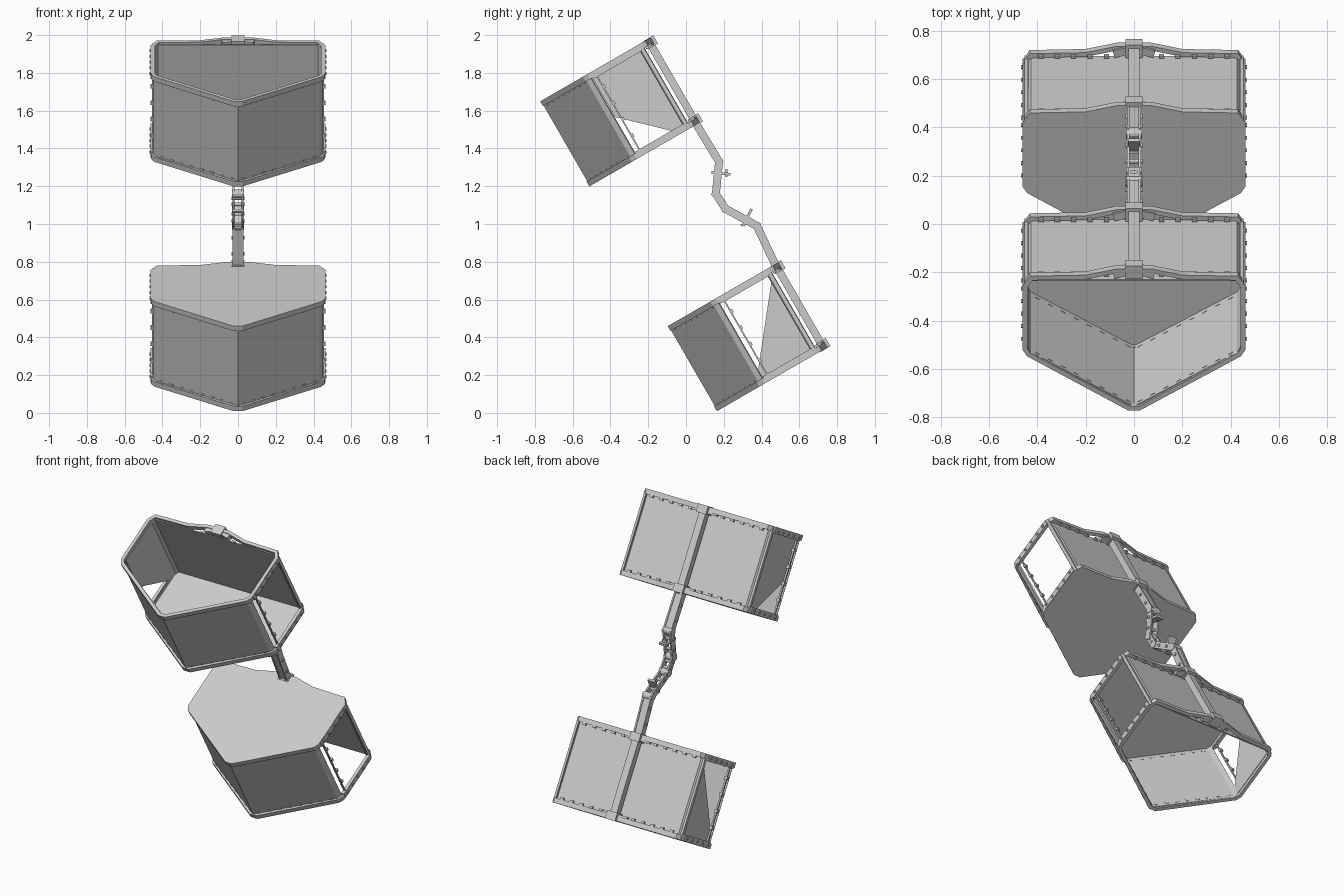
import bpy, bmesh, math
from mathutils import Matrix, Vector

if "Cube" in bpy.data.objects:
    bpy.data.objects.remove(bpy.data.objects["Cube"])

grey = bpy.data.materials.new("light_grey")
grey.use_nodes = True
grey.diffuse_color = (0.6, 0.6, 0.6, 1)
grey.node_tree.nodes["Principled BSDF"].inputs["Base Color"].default_value = (0.6, 0.6, 0.6, 1)

TILT = Matrix.Rotation(math.radians(30), 4, 'X')
H = 0.52  # height of each basket


def finish(name, bm, frame, thick=0, offset=0):
    bmesh.ops.recalc_face_normals(bm, faces=bm.faces)
    mesh = bpy.data.meshes.new(name)
    bm.to_mesh(mesh)
    bm.free()
    mesh.materials.append(grey)
    ob = bpy.data.objects.new(name, mesh)
    bpy.context.collection.objects.link(ob)
    ob.matrix_world = frame
    if thick:
        mod = ob.modifiers.new("thickness", 'SOLIDIFY')
        mod.thickness, mod.offset, mod.use_even_offset = thick, offset, True
    return ob


def wall(name, frame, pts, low, high, thick, closed=False):
    """Upright ribbon following a plan outline."""
    bm = bmesh.new()
    rows = [[bm.verts.new((x, y, z)) for x, y in pts] for z in (low, high)]
    n = len(pts)
    for i in range(n if closed else n - 1):
        j = (i + 1) % n
        bm.faces.new((rows[0][i], rows[0][j], rows[1][j], rows[1][i]))
    return finish(name, bm, frame, thick)


def plate(name, frame, points, thick):
    """Flat sheet from one outline."""
    bm = bmesh.new()
    bm.faces.new([bm.verts.new(p) for p in points])
    return finish(name, bm, frame, thick)


def add_box(bm, center, size, turn=Matrix()):
    m = Matrix.Translation(center) @ turn @ Matrix.Diagonal((*size, 1))
    bmesh.ops.create_cube(bm, size=1, matrix=m)


def add_pin(bm, center, radius, length):
    m = Matrix.Translation(center) @ Matrix.Rotation(math.pi / 2, 4, 'Y')
    bmesh.ops.create_cone(bm, cap_ends=True, segments=12, radius1=radius,
                          radius2=radius, depth=length, matrix=m)


# Plan outline of a basket: pointed front, short sides, back swelling at the spine
half = [(0.02, 0.008), (0.435, 0.265), (0.45, 0.29), (0.45, 0.59),
        (0.425, 0.63), (0.2, 0.635), (0.07, 0.665)]
outline = half + [(-x, y) for x, y in reversed(half)]
front = [(-0.445, 0.295), (-0.43, 0.268), (0, 0.008), (0.43, 0.268), (0.445, 0.295)]
back = [(-0.445, 0.59), (-0.425, 0.615), (0.425, 0.615), (0.445, 0.59)]


def clips(name, frame, path, edge_heights, out):
    """Small fasteners spaced along a pair of panel edges."""
    bm = bmesh.new()
    for (ax, ay), (bx, by) in path:
        a, b = Vector((ax, ay, 0)), Vector((bx, by, 0))
        d = b - a
        turn = Matrix.Rotation(math.atan2(d.y, d.x), 4, 'Z')
        count = int(d.length / 0.06)
        for i in range(count):
            for z in edge_heights:
                p = a + d * (i + 0.5) / count + Vector((0, out, z))
                add_box(bm, p, (0.022, 0.014, 0.014), turn)
    finish(name, bm, frame)


def basket(side, frame, lid_z, panel):
    # Rims and cloth panels
    for label, z in (("bottom", 0), ("top", H - 0.03)):
        wall(f"{side}_{label}_rim", frame, outline, z, z + 0.03, 0.02, True)
    wall(f"{side}_front_panel", frame, front, 0.01, H - 0.01, 0.01)
    wall(f"{side}_back_panel", frame, back, 0.01, H - 0.01, 0.006)
    plate(f"{side}_lid", frame, [(x, y, lid_z) for x, y in outline], 0.012)
    plate(f"{side}_right_side_panel", frame, [(-0.44, y, z) for y, z in panel], 0.006)

    # Thin posts and latches framing the side openings
    posts = bmesh.new()
    for sx in (-1, 1):
        add_box(posts, (sx * 0.45, 0.325, H / 2), (0.01, 0.008, H))
        add_box(posts, (sx * 0.445, 0.605, H / 2), (0.014, 0.02, H))
        for z in (0.02, H - 0.02):
            add_box(posts, (sx * 0.452, 0.45, z), (0.02, 0.3, 0.036))
            for k in range(5):
                add_pin(posts, (sx * 0.455, 0.33 + k * 0.06, z), 0.008, 0.026)
        for k in range(4):
            add_box(posts, (sx * 0.452, 0.33, 0.12 + k * 0.1), (0.02, 0.016, 0.02))
    finish(f"{side}_side_posts", posts, frame)

    # Fasteners along front and back edges
    clips(f"{side}_front_clips", frame, list(zip(front[1:3], front[2:4])),
          (0.033, H - 0.033), 0)
    clips(f"{side}_back_clips", frame, [((-0.42, 0.63), (-0.08, 0.63)),
          ((0.08, 0.63), (0.42, 0.63))], (0.035, H - 0.035), 0)

    # Spine with a clamp at each end
    spine = bmesh.new()
    add_box(spine, (0, 0.655, H / 2), (0.045, 0.04, H))
    for z in (0.022, H - 0.022):
        add_box(spine, (0, 0.66, z), (0.07, 0.062, 0.05))
        for sx in (-1, 1):
            add_box(spine, (sx * 0.055, 0.65, z), (0.06, 0.035, 0.036),
                    Matrix.Rotation(-sx * 0.25, 4, 'Z'))
            add_pin(spine, (sx * 0.03, 0.66, z), 0.014, 0.02)
    finish(f"{side}_spine", spine, frame)


lower = Matrix.Translation((0, 0.165, 0.01)) @ TILT
upper = Matrix.Translation((0, -0.51, 1.2)) @ TILT
basket("lower", lower, H - 0.006,
       [(0.6, 0.46), (0.28, 0.06), (0.28, 0.02), (0.61, 0.02)])
basket("upper", upper, 0.006,
       [(0.3, 0.25), (0.3, 0.5), (0.61, 0.5), (0.61, 0.02), (0.54, 0.02)])

# Jointed arm: links made of paired side plates joined by pins
joints = [(0.475, 0.78), (0.375, 0.99), (0.21, 1.08), (0.158, 1.16),
          (0.175, 1.33), (0.06, 1.52)]
for i, (a, b) in enumerate(zip(joints, joints[1:])):
    a, b = Vector((0, *a)), Vector((0, *b))
    d = b - a
    turn = Matrix.Rotation(math.atan2(d.z, d.y), 4, 'X')
    link = bmesh.new()
    solid = i in (0, 4)
    for sx in (-1, 1):
        add_box(link, (a + b) / 2 + Vector((sx * 0.024, 0, 0)),
                (0.01, d.length + 0.02, 0.042), turn)
    if solid:
        add_box(link, (a + b) / 2, (0.04, d.length, 0.032), turn)
    for t in (0.3, 0.7):
        add_pin(link, a + d * t, 0.009, 0.07)
    finish(f"arm_link_{i + 1}", link, Matrix())

pins = bmesh.new()
for y, z in joints[1:-1]:
    add_pin(pins, (0, y, z), 0.023, 0.066)
finish("arm_joint_pins", pins, Matrix())

# Locking levers on the arm
levers = bmesh.new()
add_box(levers, (0, 0.185, 1.268), (0.05, 0.1, 0.014), Matrix.Rotation(-0.1, 4, 'X'))
add_box(levers, (0, 0.215, 1.27), (0.03, 0.012, 0.04))
add_box(levers, (0, 0.325, 1.035), (0.05, 0.014, 0.1), Matrix.Rotation(-0.45, 4, 'X'))
add_box(levers, (0, 0.31, 1.0), (0.04, 0.04, 0.014), Matrix.Rotation(0.4, 4, 'X'))
finish("arm_levers", levers, Matrix())
